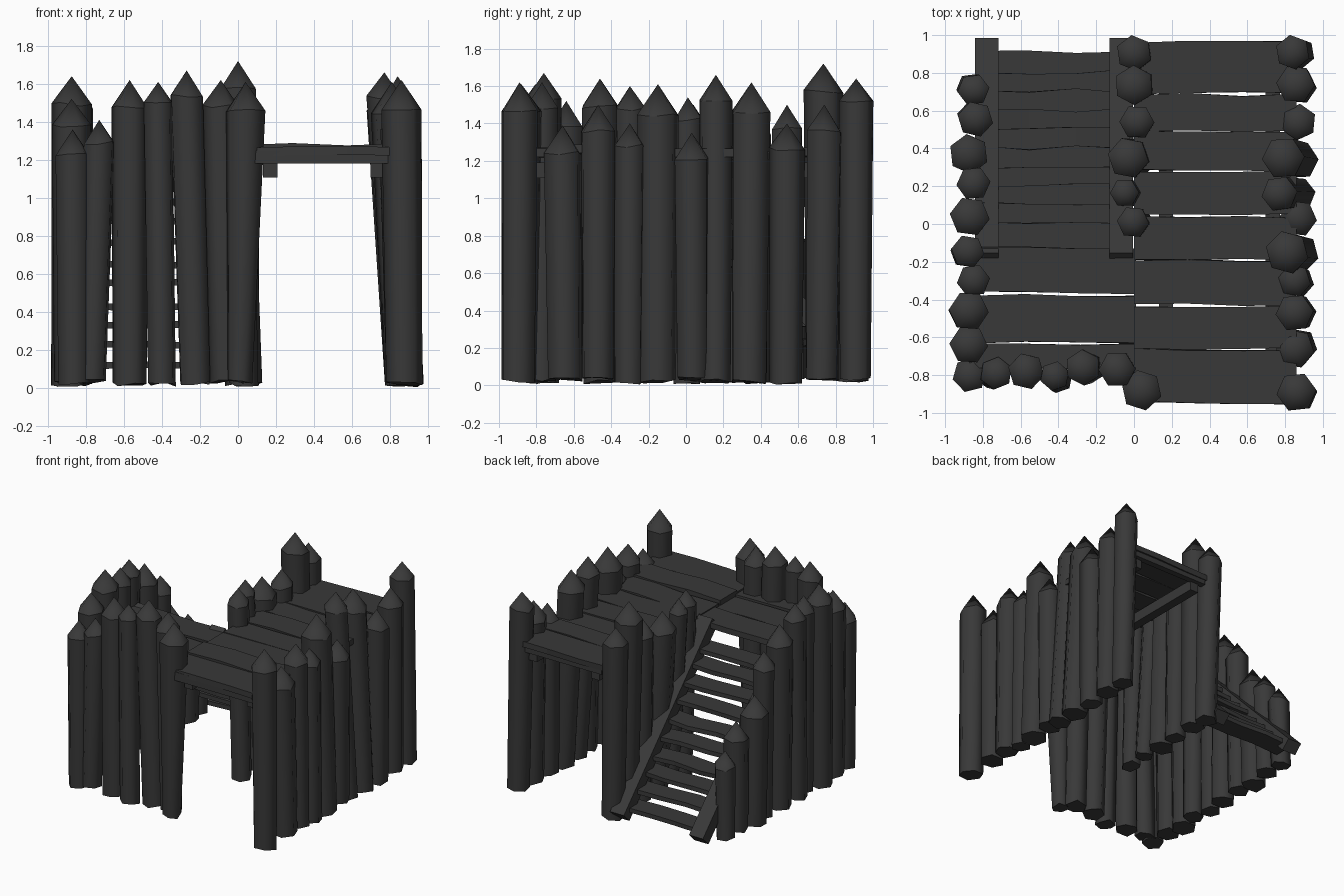
import bpy, bmesh, math, random
from mathutils import Vector

if "Cube" in bpy.data.objects:
    bpy.data.objects.remove(bpy.data.objects["Cube"])

random.seed(4)
J = random.uniform
wood = bpy.data.materials.new("dark_wood")
wood.diffuse_color = (0.04, 0.04, 0.04, 1)
wood.use_nodes = True
wood.node_tree.nodes["Principled BSDF"].inputs["Base Color"].default_value = wood.diffuse_color


def finish(bm, name):
    bmesh.ops.recalc_face_normals(bm, faces=bm.faces)
    me = bpy.data.meshes.new(name)
    bm.to_mesh(me)
    bm.free()
    me.materials.append(wood)
    ob = bpy.data.objects.new(name, me)
    bpy.context.collection.objects.link(ob)
    return ob


def log(name, x, y, r, tip, bx=None, br=None):
    """Six-sided smooth log with a sharpened tip and a slight lean."""
    bm = bmesh.new()
    bx = x + J(-.015, .015) if bx is None else bx
    br = br or r * .93
    by = y + J(-.015, .015)
    a0 = J(0, math.pi / 3)
    z0 = J(.015, .035)
    shoulder = tip - 1.45 * r
    rings = []
    for cx, cy, z, rad in ((bx, by, z0, br), (x, y, shoulder, r * 1.03)):
        rings.append([bm.verts.new((cx + rad * math.cos(a0 + i * math.pi / 3),
                                    cy + rad * math.sin(a0 + i * math.pi / 3),
                                    z + J(-.012, .012))) for i in range(6)])
    top = bm.verts.new((x, y, tip))
    bm.faces.new(rings[0])
    for i in range(6):
        j = (i + 1) % 6
        bm.faces.new((rings[0][i], rings[0][j], rings[1][j], rings[1][i])).smooth = True
        bm.faces.new((rings[1][i], rings[1][j], top)).smooth = True
        for ring in rings:  # crisp base and shoulder
            bm.edges.get((ring[i], ring[j])).smooth = False
    finish(bm, name)


def plank(name, x0, x1, y0, y1, z, t, wob=.008):
    """Board along x in three uneven segments; z is its top."""
    bm = bmesh.new()
    rings = []
    for k in range(4):
        x = x0 + (x1 - x0) * k / 3
        dy, dz = J(-wob, wob), J(-wob, wob)
        rings.append([bm.verts.new((x, yy + dy + J(-.003, .003), zz + dz))
                      for yy, zz in ((y0, z - t), (y1, z - t), (y1, z), (y0, z))])
    bm.faces.new(rings[0])
    bm.faces.new(rings[-1])
    for a, b in zip(rings, rings[1:]):
        for i in range(4):
            j = (i + 1) % 4
            bm.faces.new((a[i], a[j], b[j], b[i]))
    finish(bm, name)


def beam(name, p, q, w, h):
    """Square beam from p to q; w is its width, h its depth."""
    p, q = Vector(p), Vector(q)
    d = (q - p).normalized()
    side = d.cross(Vector((0, 0, 1))).normalized()
    up = side.cross(d)
    bm = bmesh.new()
    rings = [[bm.verts.new(c + side * s * w / 2 + up * u * h / 2)
              for s, u in ((-1, -1), (1, -1), (1, 1), (-1, 1))] for c in (p, q)]
    bm.faces.new(rings[0])
    bm.faces.new(rings[1])
    for i in range(4):
        j = (i + 1) % 4
        bm.faces.new((rings[0][i], rings[0][j], rings[1][j], rings[1][i]))
    finish(bm, name)


# right wall: x, y, radius, tip height
for x, y, r, t in ((.86, -.89, .103, 1.62), (.85, -.66, .103, 1.39), (.85, -.47, .098, 1.5),
                   (.85, -.30, .085, 1.4), (.81, -.15, .112, 1.61), (.87, .03, .096, 1.35),
                   (.77, .16, .093, 1.66), (.79, .35, .11, 1.62), (.87, .54, .094, 1.4),
                   (.855, .74, .1, 1.5), (.84, .91, .09, 1.64)):
    log("right_wall_log", x, y, r, t, .875)

# left wall, stepping down along the stairs
for x, y, r, t in ((-.85, .71, .083, .72), (-.84, .555, .093, .9), (-.875, .37, .103, 1.05),
                   (-.85, .215, .088, 1.34), (-.87, .04, .103, 1.5), (-.88, -.145, .086, 1.6),
                   (-.85, -.30, .086, 1.6), (-.875, -.46, .103, 1.64), (-.875, -.64, .1, 1.52),
                   (-.87, -.80, .09, 1.36)):
    log("left_wall_log", x, y, r, t)

# front wall: x, y, radius, tip height, base x, base radius
for v in ((-.73, -.79, .085, 1.41, -.77, .08), (-.57, -.78, .095, 1.62, -.57, .092),
          (-.42, -.805, .077, 1.61, -.40, .077), (-.27, -.76, .093, 1.67, -.225, .088),
          (-.09, -.77, .095, 1.62, -.06, .09), (.04, -.88, .106, 1.61, .01, .068)):
    log("front_wall_log", *v)

# middle wall beside the stairs
for x, y, r, t in ((0, .905, .093, 1.57), (0, .735, .103, 1.72), (.015, .54, .09, 1.5),
                   (-.03, .35, .107, 1.5), (-.05, .165, .075, 1.54), (-.005, .01, .083, 1.54)):
    log("middle_wall_log", x, y, r, t, .03)

# walkway over the passage
edges = (-.95, -.66, -.43, -.19, .045, .28, .49, .69, .97)
for a, b in zip(edges, edges[1:]):
    plank("walkway_plank", .0, .86, a + .004, b - .004, 1.27 + J(-.012, .012), .045)

# landing at the top of the stairs
edges = (-.77, -.63, -.37, -.12)
for a, b in zip(edges, edges[1:]):
    plank("landing_plank", -.87, .01, a + .006, b - .006, 1.25 + J(-.012, .012), .045)

# beams under the walkway
for y in (-.92, .93):
    beam("cross_beam", (.09, y, 1.215), (.81, y, 1.215), .05, .07)
for x in (.17, .735):
    beam("long_beam", (x, -.88, 1.15), (x, .92, 1.15), .075, .085)

# stair stringers, standing above the treads
for x in (-.78, -.068):
    beam("stair_stringer", (x, .95, .07), (x, -.19, 1.24), .125, .1)

# stair treads
for i in range(10):
    y = .83 - i * .1
    plank("stair_tread", -.80, -.06, y - .095, y + .075, .13 + i * .108 + J(-.01, .01), .035, .012)
